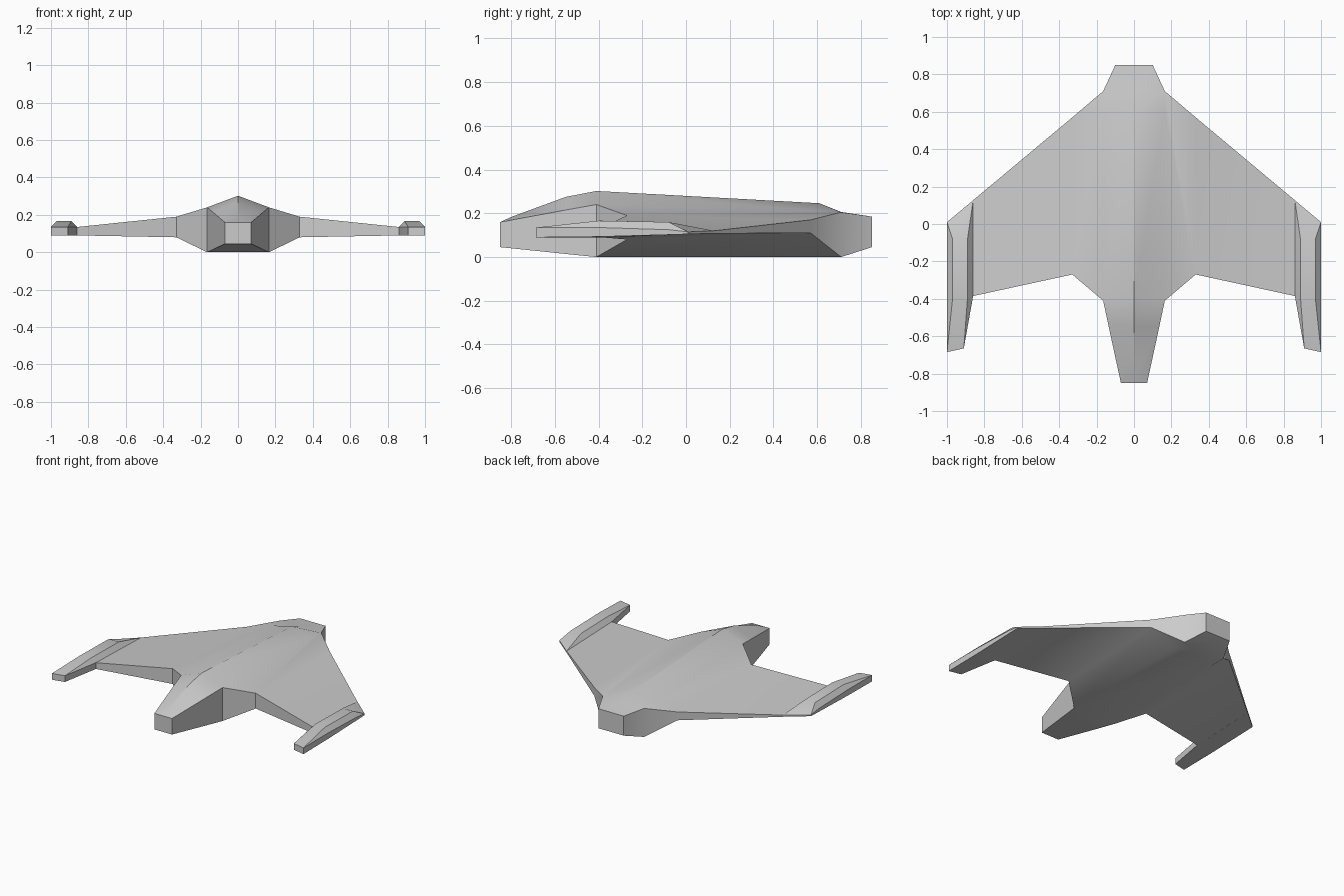
import bpy, bmesh
from math import radians

cube = bpy.data.objects.get("Cube")
if cube:
    bpy.data.objects.remove(cube, do_unlink=True)

GREY = (0.6, 0.6, 0.6, 1)
hull = bpy.data.materials.new("hull grey")
hull.use_nodes = True
hull.diffuse_color = GREY
hull.node_tree.nodes["Principled BSDF"].inputs["Base Color"].default_value = GREY


def face(bm, points):
    """Add one face, dropping repeated corners."""
    corners = list(dict.fromkeys(points))
    if len(corners) > 2:
        bm.faces.new([bm.verts.new(p) for p in corners])


def loft(bm, a, b, skip=()):
    """Join two closed sections with side faces."""
    n = len(a)
    for i in range(n):
        if i not in skip:
            j = (i + 1) % n
            face(bm, (a[i], a[j], b[j], b[i]))


def finish(bm, name):
    """Weld, orient and shade the mesh as a named object."""
    bmesh.ops.remove_doubles(bm, verts=bm.verts, dist=0.0005)
    bmesh.ops.recalc_face_normals(bm, faces=bm.faces)
    mesh = bpy.data.meshes.new(name)
    bm.to_mesh(mesh)
    bm.free()
    mesh.materials.append(hull)
    obj = bpy.data.objects.new(name, mesh)
    bpy.context.collection.objects.link(obj)
    bpy.ops.object.select_all(action='DESELECT')
    obj.select_set(True)
    bpy.context.view_layer.objects.active = obj
    bpy.ops.object.shade_smooth_by_angle(angle=radians(30))


def flip(points, side):
    return [(side * x, y, z) for x, y, z in points]


# Fuselage stations: y, half width, floor, shoulder height, ridge height
stations = [
    (-.85, .07, .045, .16, .16),
    (-.8, .081, .04, .169, .183),
    (-.55, .135, .014, .215, .275),
    (-.41, .165, 0, .24, .302),
    (.61, .165, 0, .208, .246),
    (.71, .165, 0, .205, .206),
    (.85, .1, .045, .185, .185),
]
sections = [[(-w, y, lo), (-w, y, sh), (0, y, top), (w, y, sh), (w, y, lo)]
            for y, w, lo, sh, top in stations]

body = bmesh.new()
for i, (a, b) in enumerate(zip(sections, sections[1:])):
    # The sides are left open where the wings join
    loft(body, a, b, skip=(0, 3) if i in (3, 4) else ())
face(body, sections[0])
face(body, sections[-1])

# Wing ribs: x, then y, floor and top at the trailing and leading edges
ribs = [
    (.165, (-.41, 0, .24), (.71, 0, .205)),
    (.33, (-.27, .08, .19), (.57, .11, .17)),
    (.86, (-.385, .09, .135), (.127, .108, .12)),
]
for side in (-1, 1):
    outlines = [flip([(x, t[0], t[1]), (x, t[0], t[2]), (x, l[0], l[2]), (x, l[0], l[1])], side)
                for x, t, l in ribs]
    root, mid, tip = outlines
    loft(body, root, mid, skip=(1, 3))
    loft(body, mid, tip)
    # Root panels also meet the extra fuselage station
    for k, h in ((1, 3), (3, 0)):
        seam = (side * ribs[0][0], stations[4][0], stations[4][3] if k == 1 else 0)
        j = (k + 1) % 4
        face(body, (root[k], seam, root[j], mid[j], mid[k]))
finish(body, "fuselage_and_wings")

# Winglet sections: inner floor, inner top, inner crest, outer crest, outer top, outer floor
inner, outer, crest_in, crest_out = .86, 1, .89, .97
rear_in, rear_out = (.91, -.665), (outer, -.685)
winglet = [
    [(*rear_in, .09), (*rear_in, .135), (*rear_in, .135),
     (*rear_out, .135), (*rear_out, .135), (*rear_out, .09)],
    [(inner, -.385, .09), (inner, -.385, .135), (crest_in, -.39, .166),
     (crest_out, -.4, .166), (outer, -.4, .135), (outer, -.4, .093)],
    [(inner, -.08, .1), (inner, -.08, .126), (crest_in, -.08, .16),
     (crest_out, -.08, .16), (outer, -.08, .125), (outer, -.08, .102)],
    [(inner, .127, .108), (inner, .127, .12), (inner, .127, .12),
     (outer, .01, .115), (outer, .01, .115), (outer, .01, .105)],
]
for name, side in (("left_winglet", 1), ("right_winglet", -1)):
    bm = bmesh.new()
    parts = [flip(s, side) for s in winglet]
    for a, b in zip(parts, parts[1:]):
        loft(bm, a, b)
    face(bm, parts[0])
    face(bm, parts[-1])
    finish(bm, name)
